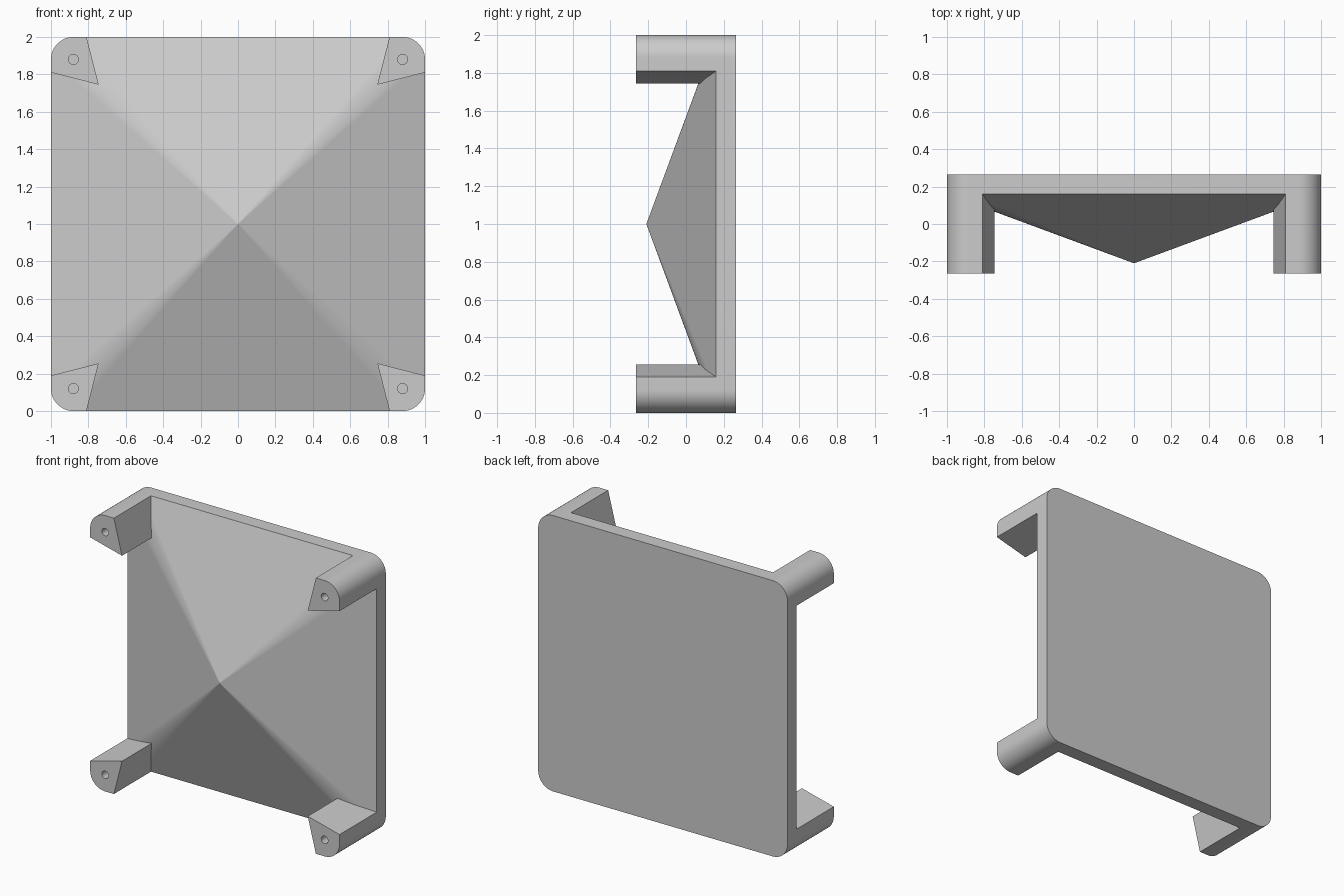
import bpy, bmesh
from math import sin, cos, pi, radians

if "Cube" in bpy.data.objects:
    bpy.data.objects.remove(bpy.data.objects["Cube"])

RADIUS = 0.12        # plate corner radius, also the hole inset
DEPTH = 0.265        # half depth
STEP = 0.16          # y of the plate's front
APEX = -0.21         # y of the pyramid tip
SEGS = 16

grey = bpy.data.materials.new("light_grey")
grey.diffuse_color = (0.6, 0.6, 0.6, 1)
grey.use_nodes = True
grey.node_tree.nodes["Principled BSDF"].inputs["Base Color"].default_value = grey.diffuse_color


def make(name, bm):
    bmesh.ops.recalc_face_normals(bm, faces=bm.faces)
    mesh = bpy.data.meshes.new(name)
    bm.to_mesh(mesh)
    bm.free()
    mesh.materials.append(grey)
    ob = bpy.data.objects.new(name, mesh)
    ob.location.z = 1
    bpy.context.collection.objects.link(ob)
    return ob


def add_prism(bm, outline, y0, y1):
    rings = [[bm.verts.new((x, y, z)) for x, z in outline] for y in (y0, y1)]
    for ring in rings:
        bm.faces.new(ring)
    n = len(outline)
    for i in range(n):
        j = (i + 1) % n
        bm.faces.new((rings[0][i], rings[0][j], rings[1][j], rings[1][i]))


def circle(cx, cz, r, n):
    return [(cx + r * cos(2 * pi * i / n), cz + r * sin(2 * pi * i / n)) for i in range(n)]


# Rounded square outline
c = 1 - RADIUS
outline = []
for k, (sx, sz) in enumerate([(1, 1), (-1, 1), (-1, -1), (1, -1)]):
    for i in range(SEGS + 1):
        a = (k + i / SEGS) * pi / 2
        outline.append((sx * c + RADIUS * cos(a), sz * c + RADIUS * sin(a)))

# Back plate with corner posts, carved from one rounded block
bm = bmesh.new()
add_prism(bm, outline, -DEPTH, DEPTH)
body = make("plate_and_posts", bm)

# Cross-shaped cutter leaves the four kite-shaped posts
cross = []
for x, z in [(1.2, 0.861), (0.745, 0.745), (0.861, 1.2)]:
    cross.append((x, z))
for _ in range(3):
    cross += [(-z, x) for x, z in cross[-3:]]
bm = bmesh.new()
add_prism(bm, cross, -0.5, STEP)
cross_cutter = make("cross_cutter", bm)

# Blind screw holes in the post ends
bm = bmesh.new()
for sx in (-1, 1):
    for sz in (-1, 1):
        add_prism(bm, circle(sx * c, sz * c, 0.027, 24), -0.5, 0.1)
hole_cutter = make("hole_cutter", bm)

bpy.context.view_layer.objects.active = body
body.select_set(True)
for cutter in (cross_cutter, hole_cutter):
    cutter.hide_render = True
    mod = body.modifiers.new("cut", 'BOOLEAN')
    mod.operation = 'DIFFERENCE'
    mod.solver = 'EXACT'
    mod.object = cutter
    bpy.ops.object.modifier_apply(modifier=mod.name)
    bpy.data.objects.remove(cutter)
bpy.ops.object.shade_smooth_by_angle(angle=radians(30))

# Shallow pyramid with rounded base corners on the front of the plate
bm = bmesh.new()
tip = bm.verts.new((0, APEX, 0))
ring = [bm.verts.new((x, STEP, z)) for x, z in outline]
for i in range(len(ring)):
    bm.faces.new((ring[i], ring[(i + 1) % len(ring)], tip))
bm.faces.new(ring)
make("pyramid_front", bm)
